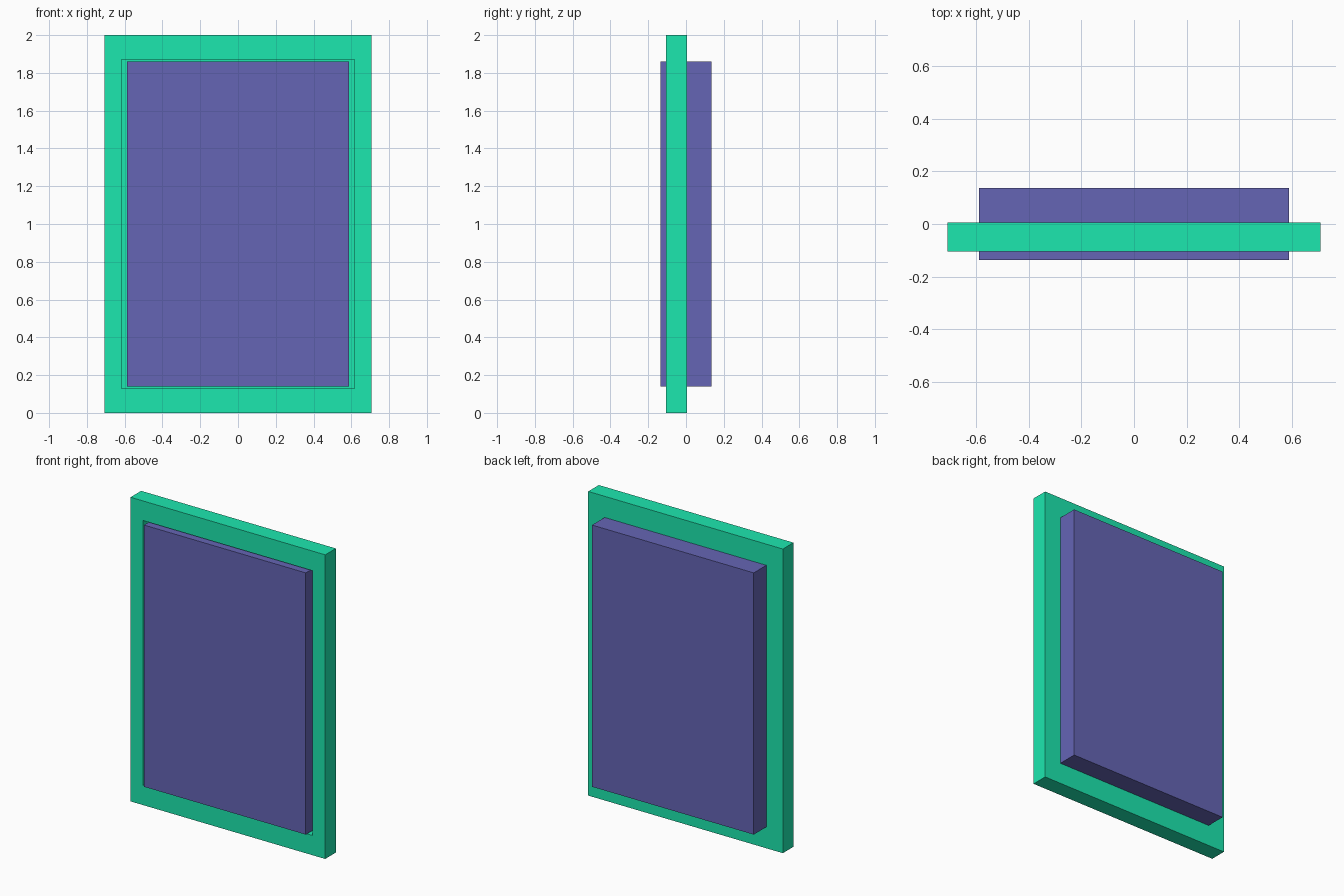
import bpy, bmesh

if "Cube" in bpy.data.objects:
    bpy.data.objects.remove(bpy.data.objects["Cube"])

def material(name, rgb):
    m = bpy.data.materials.new(name)
    m.diffuse_color = (*rgb, 1)
    m.use_nodes = True
    m.node_tree.nodes["Principled BSDF"].inputs["Base Color"].default_value = m.diffuse_color
    return m

def finish(name, bm, mat):
    me = bpy.data.meshes.new(name)
    bmesh.ops.recalc_face_normals(bm, faces=bm.faces)
    bm.to_mesh(me)
    bm.free()
    ob = bpy.data.objects.new(name, me)
    bpy.context.collection.objects.link(ob)
    me.materials.append(mat)

def rect(bm, half_x, y, z0, z1):
    pts = [(-half_x, z0), (half_x, z0), (half_x, z1), (-half_x, z1)]
    return [bm.verts.new((x, y, z)) for x, z in pts]

def bridge(bm, a, b):
    for i in range(4):
        j = (i + 1) % 4
        bm.faces.new((a[i], a[j], b[j], b[i]))

def box(name, half_x, y0, y1, z0, z1, mat):
    bm = bmesh.new()
    a, b = rect(bm, half_x, y0, z0, z1), rect(bm, half_x, y1, z0, z1)
    bm.faces.new(a)
    bm.faces.new(b)
    bridge(bm, a, b)
    finish(name, bm, mat)

green = material("frame_green", (0.012, 0.80, 0.43))
purple = material("panel_purple", (0.13, 0.13, 0.46))

# Outer frame with a rectangular opening
bm = bmesh.new()
outer, inner = (0.708, 0.0, 2.0), (0.617, 0.13, 1.871)
loops = [rect(bm, h, y, z0, z1)
         for (h, z0, z1), y in ((outer, -0.105), (outer, 0), (inner, 0), (inner, -0.105))]
for i in range(4):
    bridge(bm, loops[i], loops[(i + 1) % 4])
finish("frame", bm, green)

# Thin backing closing the opening
box("backing", 0.708, 0.0, 0.005, 0.0, 2.0, green)

# Thick panel standing proud on both sides
box("panel", 0.588, -0.136, 0.136, 0.14, 1.861, purple)
